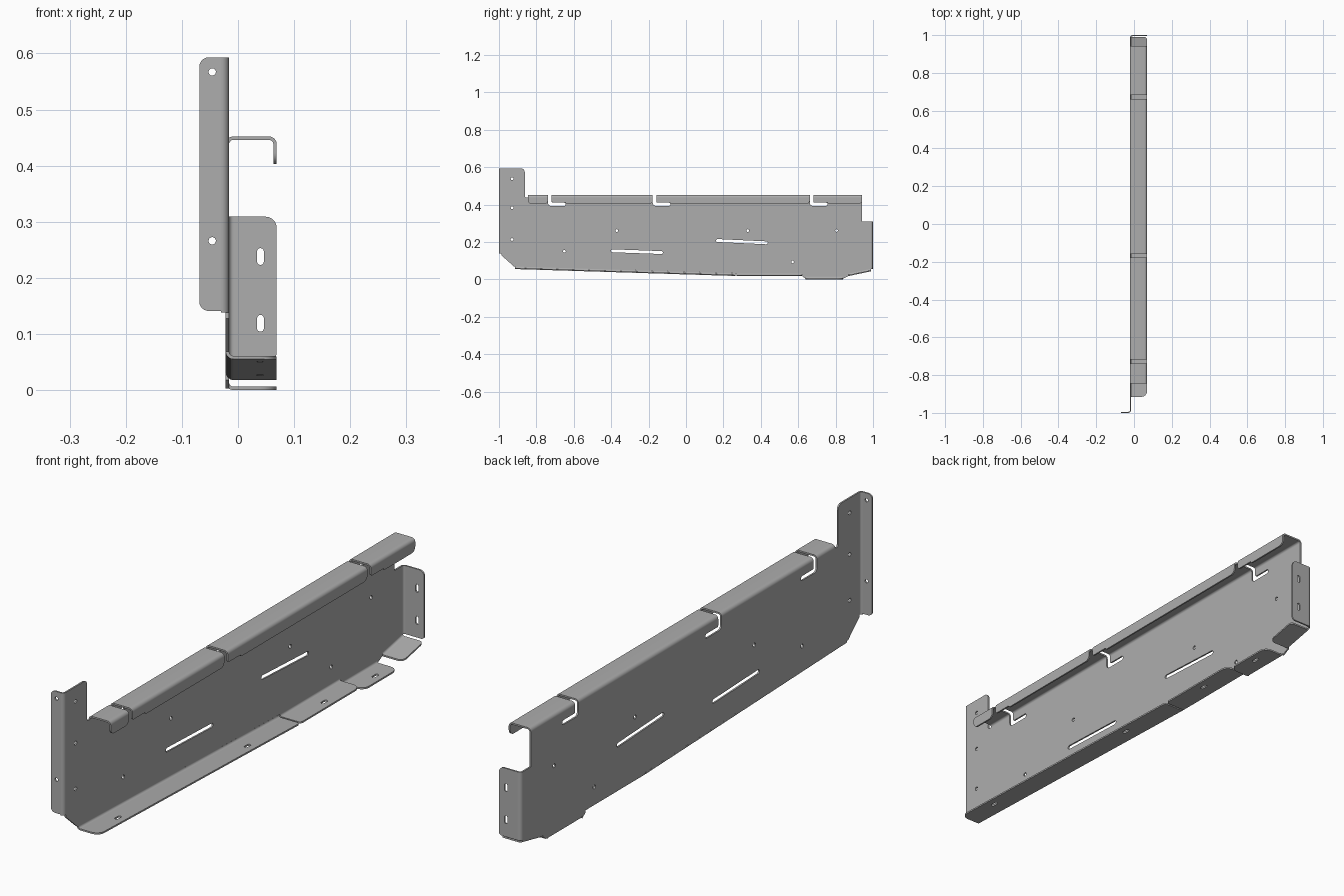
import bpy, bmesh, math
from mathutils import Vector as V

if "Cube" in bpy.data.objects:
    bpy.data.objects.remove(bpy.data.objects["Cube"])

T, R = 0.006, 0.014            # sheet thickness, outer bend radius
XL, XR, TOP = -0.022, 0.069, 0.452
CX = XL + R                    # bend centre next to the web
ZT = TOP - R                   # top bend line

steel = bpy.data.materials.new("dark_grey_steel")
steel.diffuse_color = (0.42, 0.42, 0.42, 1)
steel.use_nodes = True
steel.node_tree.nodes["Principled BSDF"].inputs["Base Color"].default_value = steel.diffuse_color


def rounded(pts, steps=6):
    """Outline from (a, b[, trim]) points, with rounded corners."""
    out, n = [], len(pts)
    for i, p in enumerate(pts):
        c = V(p[:2])
        if len(p) < 3:
            out.append(c)
            continue
        a = c + (V(pts[i - 1][:2]) - c).normalized() * p[2]
        b = c + (V(pts[(i + 1) % n][:2]) - c).normalized() * p[2]
        h, k = a.lerp(c, .5523), b.lerp(c, .5523)
        for s in range(steps + 1):
            t = s / steps
            out.append(a * (1-t)**3 + h * 3*t*(1-t)**2 + k * 3*t*t*(1-t) + b * t**3)
    return out


def slot(cx, cy, r, length=0, angle=0):
    """Round hole, or a long slot when length is given."""
    d = max(length / 2 - r, 0)
    out = []
    for i in range(20):
        t = math.pi * (i + .5) / 10 - math.pi / 2
        x = r * math.cos(t) + (d if i < 10 else -d)
        y = r * math.sin(t)
        out.append(V((cx + x*math.cos(angle) - y*math.sin(angle),
                      cy + x*math.sin(angle) + y*math.cos(angle))))
    return out


def finish(ob):
    bm = bmesh.new()
    bm.from_mesh(ob.data)
    bmesh.ops.remove_doubles(bm, verts=bm.verts, dist=1e-5)
    bmesh.ops.recalc_face_normals(bm, faces=bm.faces)
    bm.to_mesh(ob.data)
    bm.free()
    ob.data.materials.clear()
    ob.data.materials.append(steel)
    bpy.ops.object.select_all(action='DESELECT')
    bpy.context.view_layer.objects.active = ob
    ob.select_set(True)
    bpy.ops.object.shade_smooth_by_angle(angle=math.radians(35))


def panel(name, outline, holes, origin, u, v, n):
    """Flat sheet with holes, laid out on axes u, v with thickness along n."""
    cu = bpy.data.curves.new(name, 'CURVE')
    cu.dimensions, cu.fill_mode, cu.extrude = '2D', 'BOTH', T / 2
    for loop in [rounded(outline)] + holes:
        sp = cu.splines.new('POLY')
        sp.points.add(len(loop) - 1)
        for q, p in zip(sp.points, loop):
            q.co = (p.x, p.y, 0, 1)
        sp.use_cyclic_u = True
    ob = bpy.data.objects.new(name, cu)
    bpy.context.collection.objects.link(ob)
    bpy.ops.object.select_all(action='DESELECT')
    bpy.context.view_layer.objects.active = ob
    ob.select_set(True)
    bpy.ops.object.convert(target='MESH')
    ob = bpy.context.view_layer.objects.active
    o, u, v, n = V(origin), V(u), V(v), V(n)
    for w in ob.data.vertices:
        a, b, c = w.co
        w.co = o + u * a + v * b + n * c
    finish(ob)


def arc(cx, cy, a0, a1, r, n=8):
    return [(cx + r * math.cos(math.radians(a0 + (a1 - a0) * i / n)),
             cy + r * math.sin(math.radians(a0 + (a1 - a0) * i / n))) for i in range(n + 1)]


def bend(name, arcs, start, end):
    """Thick curved section; start and end map a section point to 3D."""
    outer = [p for a in arcs for p in arc(*a, R)]
    inner = [p for a in arcs for p in arc(*a, R - T)]
    n = len(outer)
    verts = [f(p) for f in (start, end) for p in outer + inner]
    faces = []
    for i in range(n - 1):
        o, k, m = i, i + n, 2 * n
        faces += [(o, o+1, o+1+m, o+m), (k, k+m, k+1+m, k+1),
                  (o, k, k+1, o+1), (o+m, o+1+m, k+1+m, k+m)]
    for i in (0, n - 1):
        faces.append((i, i + 2*n, i + 3*n, i + n))
    me = bpy.data.meshes.new(name)
    me.from_pydata(verts, [], faces)
    ob = bpy.data.objects.new(name, me)
    bpy.context.collection.objects.link(ob)
    finish(ob)


X, Y, Z = (1, 0, 0), (0, 1, 0), (0, 0, 1)
gaps, W = [-0.738, -0.178, 0.662], 0.02

# Main web, with hook slots opening through its top edge
web = [(-.986, .128), (-.986, .593), (-.862, .593, .02), (-.862, ZT, .006)]
for g in gaps:
    web += [(g, ZT), (g, .393, .016), (g + .095, .393, .008),
            (g + .095, .410, .008), (g + W, .410, .005), (g + W, ZT)]
web += [(.942, ZT), (.942, .309), (.986, .309), (.986, .055), (.87, .032), (.87, .018),
        (.84, .003), (.84, R), (.64, R), (.64, .003), (.62, .018), (.62, .032),
        (.27, .032), (-.92, .069)]
holes = [slot(y, z, .0072) for y, z in
         [(-.93, .538), (-.93, .383), (-.93, .213), (-.65, .15), (-.37, .261),
          (.33, .261), (.57, .093), (.805, .261)]]
holes += [slot(-.262, .148, .008, .277, -.036), slot(.299, .2015, .008, .277, -.047)]
panel("main_web", web, holes, (XL + T / 2, 0, 0), Y, Z, X)

# Top channel in four segments, each with a hanging lip
starts = [-.845] + [g + W for g in gaps]
ends = gaps + [.942]
for i, (a, b) in enumerate(zip(starts, ends)):
    bend(f"top_channel_{i+1}", [(CX, ZT, 180, 90), (XR - R, ZT, 90, 0)],
         lambda p: (p[0], a, p[1]), lambda p: (p[0], b, p[1]))
    lip = [(a, ZT), (b, ZT), (b, .403, .02)]
    lip += [(a + .08, .403), (a + .073, .410), (a, .410, .008)] if i else [(a, .403, .02)]
    panel(f"top_lip_{i+1}", lip, [], (XR - T / 2, 0, 0), Y, Z, X)

# Bottom flanges: y start, z start, y end, z end, corner trims, slot positions
flanges = [(-.915, .055, .264, .018, .03, .012, (-.76, 0)),
           (.27, .018, .62, .018, .012, .03, (.45,)),
           (.64, 0, .84, 0, .03, .03, (.75,)),
           (.87, .018, .99, .043, .02, .015, ())]
for i, (y0, z0, y1, z1, r0, r1, slots) in enumerate(flanges):
    k = (z1 - z0) / (y1 - y0)
    bend(f"bottom_bend_{i+1}", [(CX, R, 180, 270)],
         lambda p: (p[0], y0, p[1] + z0), lambda p: (p[0], y1, p[1] + z1))
    panel(f"bottom_flange_{i+1}",
          [(CX, y0), (XR, y0, r0), (XR, y1, r1), (CX, y1)],
          [slot(.039, y, .0065, .03, math.pi / 2) for y in slots],
          (0, 0, z0 - k * y0 + T / 2), X, (0, 1, k), Z)

# Front end flange, turned outwards
xf = XL - R + T
bend("front_bend", [(xf, -1 + R, 0, -90)],
     lambda p: (p[0], p[1], .138), lambda p: (p[0], p[1], .593))
panel("front_flange", [(xf, .141), (xf, .593), (-.069, .593, .017), (-.069, .141, .017)],
      [slot(-.046, z, .0065) for z in (.567, .266)], (0, -1 + T / 2, 0), X, Z, Y)

# Rear end flange, turned inwards
bend("rear_bend", [(CX, 1 - R, 180, 90)],
     lambda p: (p[0], p[1], .055), lambda p: (p[0], p[1], .309))
panel("rear_flange", [(CX, .055), (CX, .309), (XR, .309, .02), (XR, .055, .012)],
      [slot(.04, z, .006, .03, math.pi / 2) for z in (.238, .119)],
      (0, 1 - T / 2, 0), X, Z, Y)
